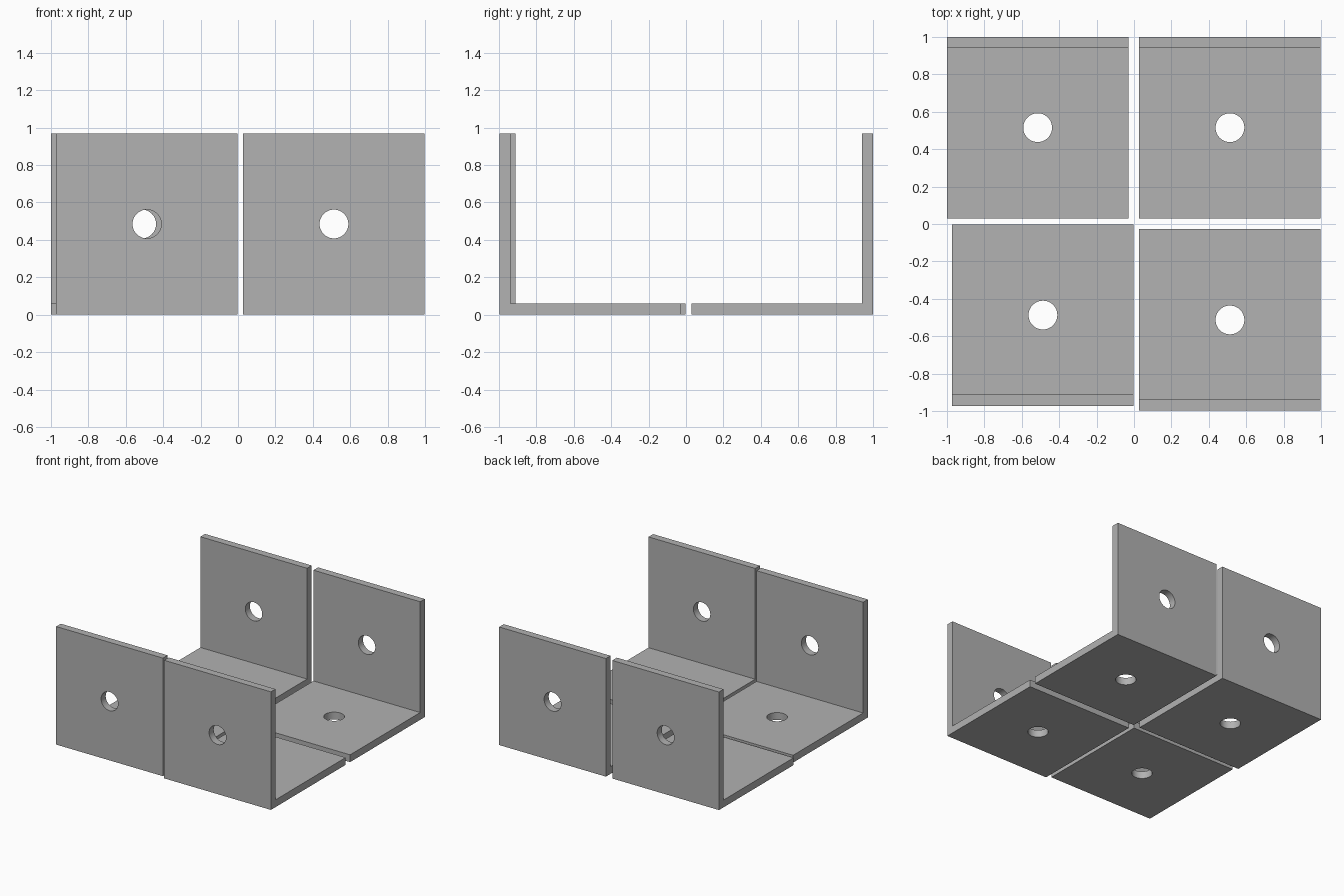
import bpy
import bmesh
from math import radians, pi
from mathutils import Matrix, Vector

SIZE, THICK, HOLE = 0.97, 0.06, 0.077
HALF = SIZE / 2

cube = bpy.data.objects.get("Cube")
if cube:
    bpy.data.objects.remove(cube, do_unlink=True)

grey = bpy.data.materials.new("plain grey")
grey.use_nodes = True
colour = (0.445, 0.445, 0.445, 1)
grey.diffuse_color = colour
grey.node_tree.nodes["Principled BSDF"].inputs["Base Color"].default_value = colour


def add_object(name, mesh):
    obj = bpy.data.objects.new(name, mesh)
    bpy.context.collection.objects.link(obj)
    return obj


def bm_object(name, bm):
    bmesh.ops.recalc_face_normals(bm, faces=bm.faces)
    mesh = bpy.data.meshes.new(name)
    bm.to_mesh(mesh)
    bm.free()
    mesh.materials.append(grey)
    return add_object(name, mesh)


# L-shaped section swept across the width, upright wall at +y
profile = [(-HALF, 0), (HALF, 0), (HALF, SIZE), (HALF - THICK, SIZE),
           (HALF - THICK, THICK), (-HALF, THICK)]
bm = bmesh.new()
section = bm.faces.new([bm.verts.new((-HALF, y, z)) for y, z in profile])
swept = bmesh.ops.extrude_face_region(bm, geom=[section], use_keep_orig=True)
bmesh.ops.translate(bm, vec=(SIZE, 0, 0),
                    verts=[v for v in swept["geom"] if isinstance(v, bmesh.types.BMVert)])
bracket = bm_object("bracket_blank", bm)

# Bolt hole cutters: one through the base, one through the wall
bm = bmesh.new()
for place in (Matrix.Translation((0, 0, THICK / 2)),
              Matrix.Translation((0, HALF - THICK / 2, HALF)) @ Matrix.Rotation(pi / 2, 4, "X")):
    bmesh.ops.create_cone(bm, cap_ends=True, segments=48, radius1=HOLE, radius2=HOLE,
                          depth=THICK * 3, matrix=place)
cutter = bm_object("hole_cutter", bm)
cutter.hide_render = True

cut = bracket.modifiers.new("bolt_holes", "BOOLEAN")
cut.operation = "DIFFERENCE"
cut.solver = "EXACT"
cut.object = cutter
depsgraph = bpy.context.evaluated_depsgraph_get()
drilled = bpy.data.meshes.new_from_object(bracket.evaluated_get(depsgraph))
drilled.name = "drilled_bracket"
for helper in (bracket, cutter):
    bpy.data.objects.remove(helper, do_unlink=True)

# Four brackets, walls facing outward; one sits closer to the middle
layout = {
    "back_left_bracket": (0.513, 0.515, 0),
    "back_right_bracket": (-0.515, 0.515, 0),
    "front_left_bracket": (0.513, -0.513, pi),
    "front_right_bracket": (-0.487, -0.487, pi),
}
bpy.ops.object.select_all(action="DESELECT")
for name, (x, y, turn) in layout.items():
    obj = add_object(name, drilled.copy())
    obj.location = Vector((x, y, 0))
    obj.rotation_euler.z = turn
    obj.select_set(True)
    bpy.context.view_layer.objects.active = obj
bpy.ops.object.shade_smooth_by_angle(angle=radians(30))
